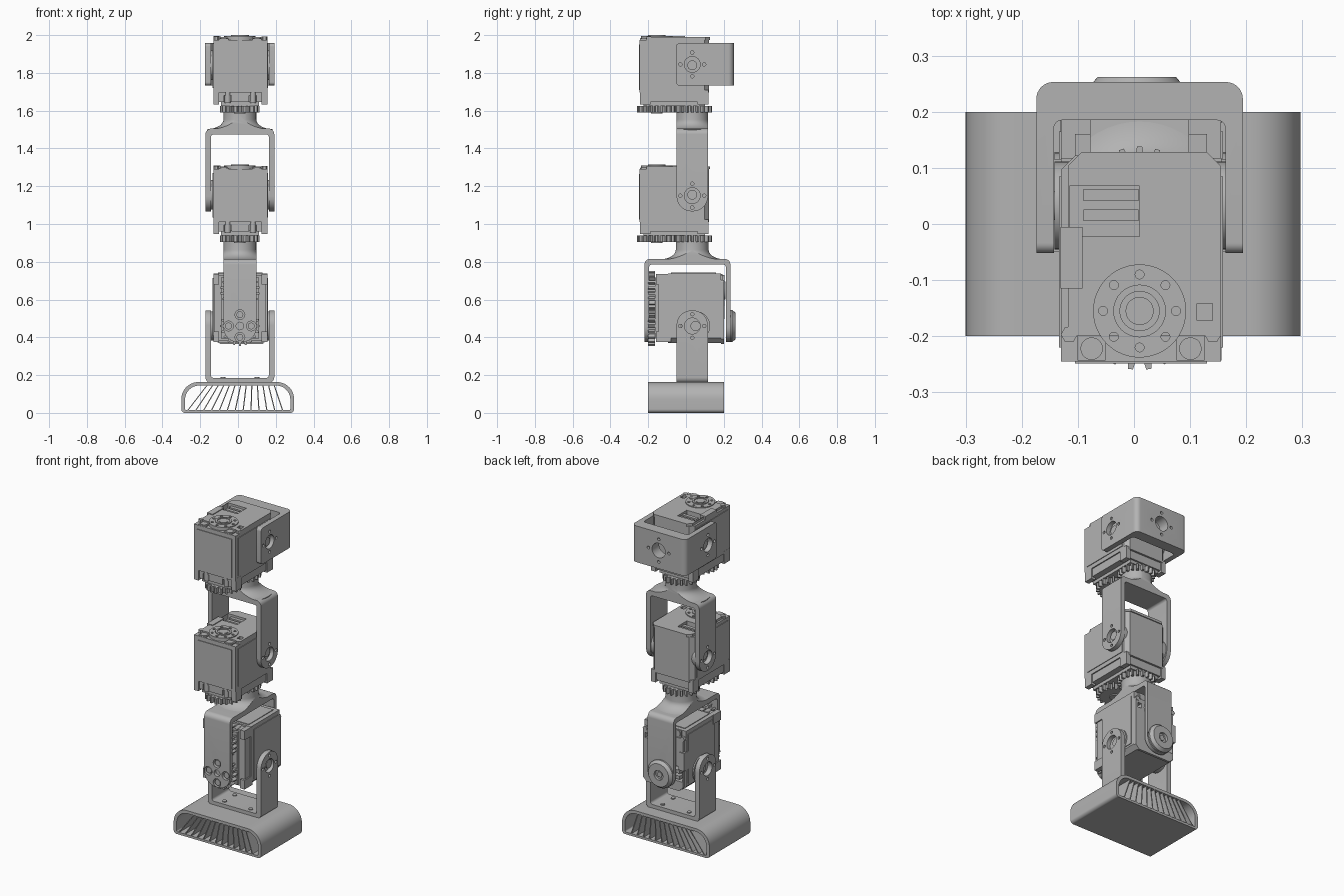
import bpy, bmesh, math
from mathutils import Matrix, Vector

if "Cube" in bpy.data.objects:
    bpy.data.objects.remove(bpy.data.objects["Cube"])

GREY = (0.45, 0.45, 0.45, 1)
mat = bpy.data.materials.new("plain grey")
mat.use_nodes = True
mat.diffuse_color = GREY
bsdf = next(n for n in mat.node_tree.nodes if n.type == 'BSDF_PRINCIPLED')
bsdf.inputs["Base Color"].default_value = GREY
bsdf.inputs["Roughness"].default_value = 0.6

CX, PY = 0.01, 0.033        # shared joint axis
I = Matrix()
parts = []


# ---------- helpers ----------
def finish(name, bm, m=I):
    bmesh.ops.recalc_face_normals(bm, faces=bm.faces)
    me = bpy.data.meshes.new(name)
    bm.to_mesh(me)
    bm.free()
    me.transform(m)
    me.materials.append(mat)
    ob = bpy.data.objects.new(name, me)
    bpy.context.scene.collection.objects.link(ob)
    parts.append(ob)
    return ob


def prism(name, pts, axis, a, b, m=I):
    """Extrude a 2D outline along one axis from a to b."""
    place = {'x': lambda p, t: (t, p[0], p[1]),
             'y': lambda p, t: (p[0], t, p[1]),
             'z': lambda p, t: (p[0], p[1], t)}[axis]
    bm = bmesh.new()
    lo = [bm.verts.new(place(p, a)) for p in pts]
    hi = [bm.verts.new(place(p, b)) for p in pts]
    bm.faces.new(lo)
    bm.faces.new(hi)
    for i in range(len(pts)):
        j = (i + 1) % len(pts)
        bm.faces.new((lo[i], lo[j], hi[j], hi[i]))
    return finish(name, bm, m)


def rounded(u0, u1, v0, v1, r_low=0.0, r_high=0.0, n=8):
    pts = []
    for u, v, r, start in ((u1, v1, r_high, 0), (u0, v1, r_high, 90),
                           (u0, v0, r_low, 180), (u1, v0, r_low, 270)):
        if r == 0:
            pts.append((u, v))
            continue
        cu = u - r if u == u1 else u + r
        cv = v - r if v == v1 else v + r
        for k in range(n + 1):
            t = math.radians(start + 90 * k / n)
            pts.append((cu + r * math.cos(t), cv + r * math.sin(t)))
    return pts


def box(name, x0, x1, y0, y1, z0, z1, m=I):
    return prism(name, rounded(x0, x1, y0, y1), 'z', z0, z1, m)


def disc(name, u, v, r, axis, a, b, m=I, n=32):
    ring = [(u + r * math.cos(math.tau * k / n), v + r * math.sin(math.tau * k / n)) for k in range(n)]
    return prism(name, ring, axis, a, b, m)


def lathe(name, profile, m=I, n=48):
    bm = bmesh.new()
    rings = [[bm.verts.new((r * math.cos(math.tau * k / n), r * math.sin(math.tau * k / n), z))
              for k in range(n)] for r, z in profile]
    for p, q in zip(rings, rings[1:]):
        for k in range(n):
            j = (k + 1) % n
            bm.faces.new((p[k], p[j], q[j], q[k]))
    bm.faces.new(rings[0])
    bm.faces.new(rings[-1])
    return finish(name, bm, m)


def combine(ob, cutters, op='DIFFERENCE'):
    for c in cutters:
        mod = ob.modifiers.new("cut", 'BOOLEAN')
        mod.operation, mod.solver, mod.object = op, 'EXACT', c
    bpy.context.view_layer.update()
    ev = ob.evaluated_get(bpy.context.evaluated_depsgraph_get())
    me = bpy.data.meshes.new_from_object(ev)
    ob.modifiers.clear()
    ob.data = me
    for c in cutters:
        parts.remove(c)
        bpy.data.objects.remove(c)
    return ob


def cross(d):
    return ((d, 0), (-d, 0), (0, d), (0, -d))


def bracket(name, m, spread, height, half, tip, plate, arm, r_tip, holes):
    """U bracket with its pivot at the origin and arms hanging along -z."""
    ob = prism(name, rounded(-spread, spread, -tip, height, 0, 0.03), 'y', -half, half, m)
    gap = prism("gap", rounded(arm - spread, spread - arm, -1, height - plate, 0, 0.015),
                'y', -1, 1, m)
    combine(ob, [gap])
    side = prism("side", rounded(-half, half, -tip, height + 1, r_tip, 0), 'x', -1, 1, m)
    combine(ob, [side], 'INTERSECT')
    r_mid, r_bolt, d = holes
    cuts = [disc("hole", 0, 0, r_mid, 'x', -1, 1, m)]
    cuts += [disc("hole", u, v, r_bolt, 'x', -1, 1, m, 16) for u, v in cross(d)]
    return combine(ob, cuts)


def neck(name, z, top):
    """Round column with a flared foot, trimmed to the bracket width."""
    flare = [(0.087 + 0.085 * (1 - math.sin(t)), 0.05 * (1 - math.cos(t)))
             for t in (math.radians(11.25 * k) for k in range(9))]
    return lathe(name, [(0.172, -0.005)] + flare + [(0.087, top - z)],
                 Matrix.Translation((CX, PY, z)))


def gear(name, y, turn, m):
    pts, teeth = [], 20
    for k in range(teeth):
        for off, r in ((-0.30, 0.085), (-0.14, 0.105), (0.14, 0.105), (0.30, 0.085)):
            t = math.tau * (k + off + turn) / teeth
            pts.append((CX + r * math.cos(t), y + r * math.sin(t)))
    return prism(name, pts, 'z', 0, 0.035, m)


# ---------- servo: gears below, horn on top, joint bosses at the sides ----------
def servo(tag, m):
    def nm(s):
        return tag + "_" + s
    DY = -0.155
    gear(nm("output_gear"), PY, 0, m)
    gear(nm("drive_gear"), DY, 0.5, m)
    disc(nm("drive_hub"), CX, DY, 0.03, 'z', -0.006, 0, m)
    box(nm("gearbox"), -0.09, 0.11, -0.225, 0.1, 0.035, 0.06, m)
    cover = box(nm("gearbox_cover"), -0.125, 0.148, -0.235, 0.11, 0.055, 0.105, m)
    combine(cover, [box("notch", x - 0.02, x + 0.02, -0.3, -0.2, 0, 0.09, m) for x in (-0.055, 0.078)])
    c = 0.025
    outline = [(-0.13, -0.245), (0.155, -0.245), (0.155, 0.122 - c), (0.155 - c, 0.122),
               (c - 0.13, 0.122), (-0.13, 0.122 - c)]
    body = prism(nm("body"), outline, 'z', 0.105, 0.385, m)
    cap_line = [(-0.118, -0.2), (0.155, -0.2), (0.155, 0.128 - c), (0.155 - c, 0.128),
                (c - 0.118, 0.128), (-0.118, 0.128 - c)]
    cap = prism(nm("cap"), cap_line, 'z', 0.385, 0.4, m)
    for ob in (body, cap):          # connector recess and square sight hole
        combine(ob, [box("recess", -0.115, 0.01, -0.022, 0.068, 0.355, 0.5, m),
                     box("sight", 0.112, 0.14, -0.172, -0.142, 0.37, 0.5, m)])
    for k in range(2):
        box(nm("connector"), -0.09, 0.008, 0.005 + 0.036 * k, 0.026 + 0.036 * k, 0.355, 0.39, m)
    box(nm("cable_block"), -0.131, -0.092, -0.115, -0.005, 0.36, 0.405, m)
    # horn disc with a ring of holes and a raised slotted centre
    horn = disc(nm("horn"), CX, DY, 0.083, 'z', 0.385, 0.405, m, 48)
    ring = [(CX + 0.065 * math.cos(math.tau * k / 8), DY + 0.065 * math.sin(math.tau * k / 8))
            for k in range(8)]
    combine(horn, [disc("hole", u, v, 0.008, 'z', 0.395, 0.5, m, 12) for u, v in ring])
    hub = disc(nm("horn_hub"), CX, DY, 0.047, 'z', 0.4, 0.41, m)
    combine(hub, [disc("bore", CX, DY, 0.035, 'z', 0.403, 0.5, m)])
    disc(nm("horn_screw"), CX, DY, 0.025, 'z', 0.4, 0.408, m)
    for s in (-1, 1):
        x = 0.0125 + s * 0.128
        disc(nm("corner_screw"), x, -0.197, 0.015, 'z', 0.38, 0.402, m, 6)
        disc(nm("front_screw"), 0.0125 + s * 0.088, -0.222, 0.02, 'z', 0.38, 0.394, m, 20)
        box(nm("screw_ear"), 0.0125 + s * 0.088 - 0.025, 0.0125 + s * 0.088 + 0.025,
            -0.243, -0.195, 0.38, 0.391, m)
        # corner posts and round screw columns under the body
        for y in (-0.215, 0.09):
            box(nm("corner_post"), x - 0.015, x + 0.015, y - 0.028, y + 0.028, 0.042, 0.12, m)
        disc(nm("screw_column"), 0.0125 + s * 0.067, -0.225, 0.016, 'z', 0.05, 0.125, m, 16)
        # side panel, joint boss and boss screw
        face = 0.0125 + s * 0.1425
        box(nm("side_panel"), face - 0.004, face + 0.004, -0.22, 0.085, 0.13, 0.365, m)
        disc(nm("joint_boss"), PY, 0.25, 0.078, 'x', face - s * 0.02, face + s * 0.012, m)
        disc(nm("joint_screw"), PY, 0.25, 0.026, 'x', face, face + s * 0.022, m, 24)
    box(nm("front_panel"), -0.105, 0.13, -0.249, -0.24, 0.12, 0.36, m)


# ---------- foot with fanned ribs ----------
foot = prism("foot", rounded(-0.3, 0.297, 0, 0.163, 0.02, 0.09, 12), 'y', -0.2, 0.2)
combine(foot, [prism("hollow", rounded(-0.28, 0.277, 0.014, 0.145, 0.008, 0.075, 12), 'y', -1, 1)])
for i in range(13):
    xb = -0.27 + 0.042 * i
    xt = xb + (0.08 - xb) * 0.3
    prism("foot_rib", [(xb, 0.012), (xb + 0.006, 0.012), (xt + 0.006, 0.148), (xt, 0.148)],
          'y', -0.198, 0.198)

# ---------- brackets ----------
pivot_holes = (0.042, 0.009, 0.063)
flip = Matrix.Rotation(math.pi, 4, 'X')
quarter = Matrix.Rotation(math.pi / 2, 4, 'Z')
back = Matrix.Rotation(-math.pi / 2, 4, 'X')
at = Matrix.Translation

bracket("ankle_bracket", at((CX, PY, 0.46)) @ flip, 0.182, 0.302, 0.083, 0.083,
        0.027, 0.029, 0.08, pivot_holes)
for sx in (-1, 1):
    for sy in (-1, 1):
        disc("base_bolt", CX + sx * 0.09, PY + sy * 0.05, 0.013, 'z', 0.18, 0.19, n=16)
bracket("lower_bracket", at((CX, 0.0075, 0.46)) @ quarter, 0.2275, 0.355, 0.088, 0.086,
        0.03, 0.024, 0.08, (0.02, 0.026, 0.06))
bracket("middle_bracket", at((CX, PY, 1.15)), 0.182, 0.355, 0.083, 0.083,
        0.03, 0.029, 0.08, pivot_holes)
top_at = at((CX, PY, 1.845)) @ back
top = bracket("top_bracket", top_at, 0.184, 0.22, 0.112, 0.085, 0.068, 0.031, 0.018, pivot_holes)
cuts = [disc("hole", 0, 0, 0.045, 'z', 0, 1, top_at)]
cuts += [disc("hole", u, v, 0.009, 'z', 0, 1, top_at, 16) for u, v in cross(0.07)]
combine(top, cuts)

# bolts set in the front arm and the round cap on the rear arm
for u, v in cross(0.06):
    disc("arm_bolt", CX + u, 0.46 + v, 0.018, 'y', -0.213, -0.195, n=20)
rear_cap = lathe("rear_cap", [(0.085, 0), (0.085, 0.012), (0.07, 0.03)],
                 at((0.005, 0.232, 0.46)) @ back)
combine(rear_cap, [disc("bore", 0.005, 0.46, 0.03, 'y', 0.245, 0.4)])
disc("rear_screw", 0.005, 0.46, 0.018, 'y', 0.24, 0.252, n=6)

# ---------- necks ----------
n1 = neck("lower_neck", 0.813, 0.91)
combine(n1, [box("trim", CX - 0.088, CX + 0.088, -1, 1, 0, 2)], 'INTERSECT')
n2 = neck("upper_neck", 1.503, 1.595)
combine(n2, [box("trim", -1, 1, PY - 0.083, PY + 0.083, 0, 2)], 'INTERSECT')

# ---------- three servos ----------
servo("lower_servo", at((0, -0.2, 0.46 + PY)) @ back)
servo("middle_servo", at((0, 0, 0.905)))
servo("upper_servo", at((0, 0, 1.59)))

# ---------- shading ----------
bpy.ops.object.select_all(action='DESELECT')
for ob in parts:
    ob.select_set(True)
bpy.context.view_layer.objects.active = parts[0]
bpy.ops.object.shade_smooth_by_angle(angle=math.radians(30))
